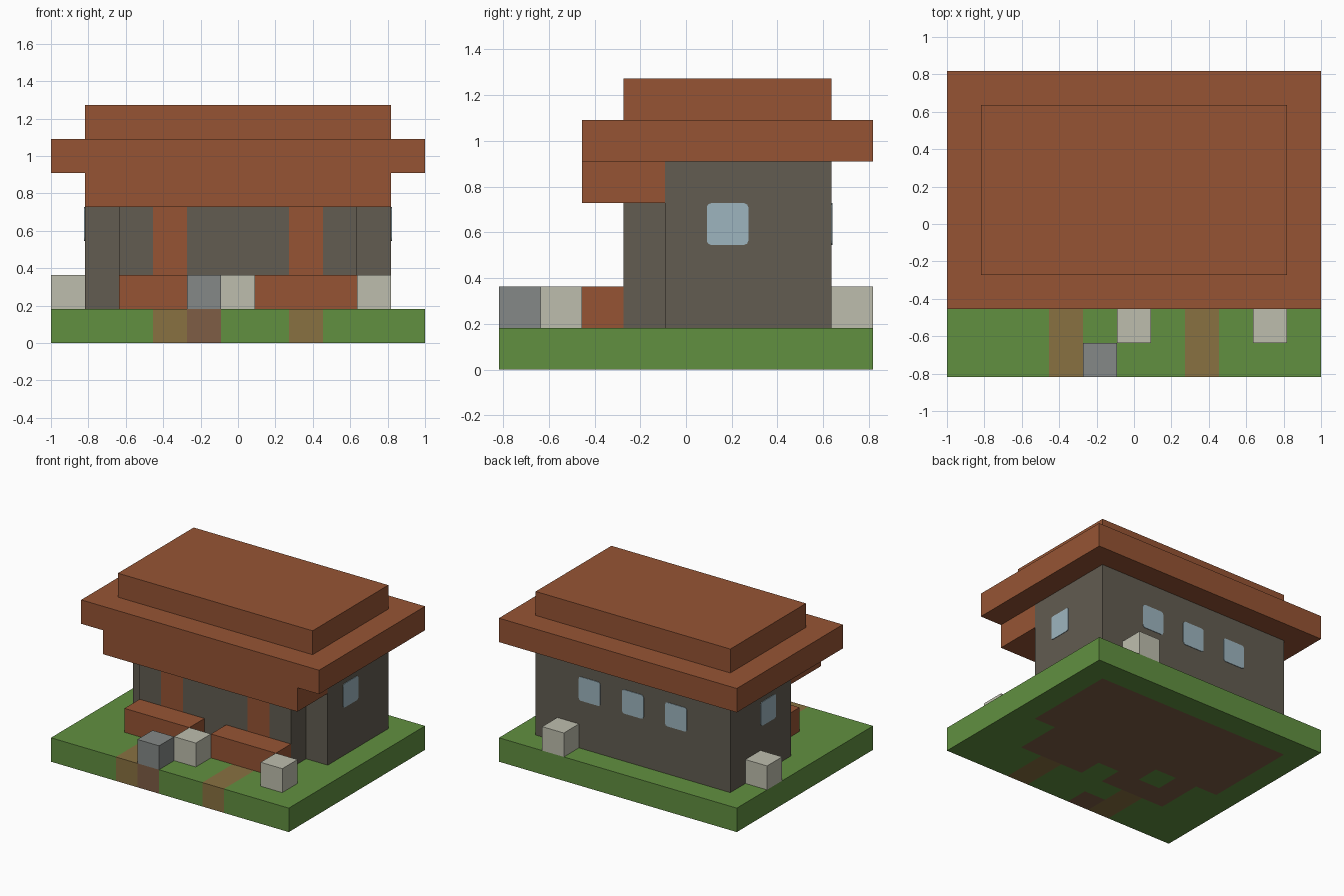
import bpy, bmesh
from mathutils import Vector

if "Cube" in bpy.data.objects:
    bpy.data.objects.remove(bpy.data.objects["Cube"], do_unlink=True)

U = 2 / 11                      # one block
NX, NY = 11, 9                  # plan size in blocks
ORIGIN = Vector((-NX / 2, -NY / 2, 0))


def material(name, rgb):
    """Flat colour from 0-255 sRGB values."""
    lin = [((c / 255 + 0.055) / 1.055) ** 2.4 for c in rgb] + [1]
    m = bpy.data.materials.new(name)
    m.use_nodes = True
    m.diffuse_color = lin
    bsdf = next(n for n in m.node_tree.nodes if n.type == 'BSDF_PRINCIPLED')
    bsdf.inputs["Base Color"].default_value = lin
    bsdf.inputs["Roughness"].default_value = 0.9
    return m


GRASS = material("grass_green", (97, 144, 64))
PATH = material("path_brown", (137, 113, 65))
DIRT = material("dirt_brown", (126, 93, 69))
WALL = material("wall_stone", (98, 92, 81))
ROOF = material("roof_rust", (150, 84, 52))
PALE = material("pale_stone", (190, 190, 174))
GREY = material("grey_stone", (133, 137, 135))
GLASS = material("window_blue", (157, 181, 191))


def finish(name, bm, mats):
    bmesh.ops.recalc_face_normals(bm, faces=bm.faces)
    me = bpy.data.meshes.new(name)
    bm.to_mesh(me)
    bm.free()
    for m in mats:
        me.materials.append(m)
    ob = bpy.data.objects.new(name, me)
    bpy.context.collection.objects.link(ob)
    return ob


def block(name, mat, lo, hi):
    """Box between two block-grid corners."""
    lo, hi = (Vector(p) + ORIGIN for p in (lo, hi))
    bm = bmesh.new()
    bmesh.ops.create_cube(bm, size=U)
    bmesh.ops.scale(bm, vec=hi - lo, verts=bm.verts)
    bmesh.ops.translate(bm, vec=(lo + hi) / 2 * U, verts=bm.verts)
    return finish(name, bm, [mat])


def window(name, centre, axis):
    """Thin pane with softened corners, facing along the given axis."""
    bm = bmesh.new()
    bmesh.ops.create_cube(bm, size=1)
    size = [U, U, U]
    size[axis] = 0.008
    bmesh.ops.scale(bm, vec=size, verts=bm.verts)
    corners = [e for e in bm.edges
               if abs((e.verts[0].co - e.verts[1].co)[axis]) > 0.001]
    bmesh.ops.bevel(bm, geom=corners, offset=0.018, segments=2,
                    profile=0.5, affect='EDGES')
    bmesh.ops.translate(bm, vec=(Vector(centre) + ORIGIN) * U, verts=bm.verts)
    return finish(name, bm, [GLASS])


# Ground slab, coloured cell by cell
def ground_kind(i, j):
    under_house = 1 <= i <= 9 and 4 <= j <= 7
    under_front = 2 <= i <= 8 and j == 3 and i != 3
    under_beds = 2 <= i <= 8 and j == 2 and i != 5
    if under_house or under_front or under_beds or (i, j) == (4, 0):
        return 2
    return 1 if i in (3, 7) and j < 2 else 0


bm = bmesh.new()
bmesh.ops.create_grid(bm, x_segments=NX, y_segments=NY, size=0.5)
bmesh.ops.scale(bm, vec=(NX * U, NY * U, 1), verts=bm.verts)
slab = bmesh.ops.extrude_face_region(bm, geom=bm.faces[:], use_keep_orig=True)
bmesh.ops.translate(bm, vec=(0, 0, U),
                    verts=[g for g in slab["geom"] if isinstance(g, bmesh.types.BMVert)])
for f in bm.faces:
    c = f.calc_center_median() / U - ORIGIN
    i = min(max(int(c.x), 0), NX - 1)
    j = min(max(int(c.y), 0), NY - 1)
    f.material_index = ground_kind(i, j)
finish("ground", bm, [GRASS, PATH, DIRT])

# House body and projecting front wall with two flush doors
block("house_body", WALL, (1, 4, 1), (10, 8, 5))
for name, mat, a, b in (("front_wall_right", WALL, 2, 3), ("door_right", ROOF, 3, 4),
                        ("front_wall_middle", WALL, 4, 7), ("door_left", ROOF, 7, 8),
                        ("front_wall_left", WALL, 8, 9)):
    block(name, mat, (a, 3, 1), (b, 4, 4))

# Stepped roof
block("porch_roof", ROOF, (1, 2, 4), (10, 4, 5))
block("main_roof", ROOF, (0, 2, 5), (11, 9, 6))
block("upper_roof", ROOF, (1, 3, 6), (10, 8, 7))

# Low front walls beside the entrance
for name, a in (("low_wall_right", 2), ("low_wall_left", 6)):
    block(name, ROOF, (a, 2, 1), (a + 3, 3, 2))

# Loose stone blocks around the yard
for name, mat, i, j in (("grey_block", GREY, 4, 0), ("pale_block_front", PALE, 5, 1),
                        ("pale_block_corner", PALE, 9, 1), ("pale_block_back", PALE, 8, 8),
                        ("pale_block_side", PALE, 0, 6)):
    block(name, mat, (i, j, 1), (i + 1, j + 1, 2))

# Windows: three at the back, one on each side
for n, i in enumerate((3, 5, 7), 1):
    window(f"back_window_{n}", (i + 0.5, 8, 3.5), 1)
for side, x in (("right", 1), ("left", 10)):
    window(f"{side}_window", (x, 5.5, 3.5), 0)
